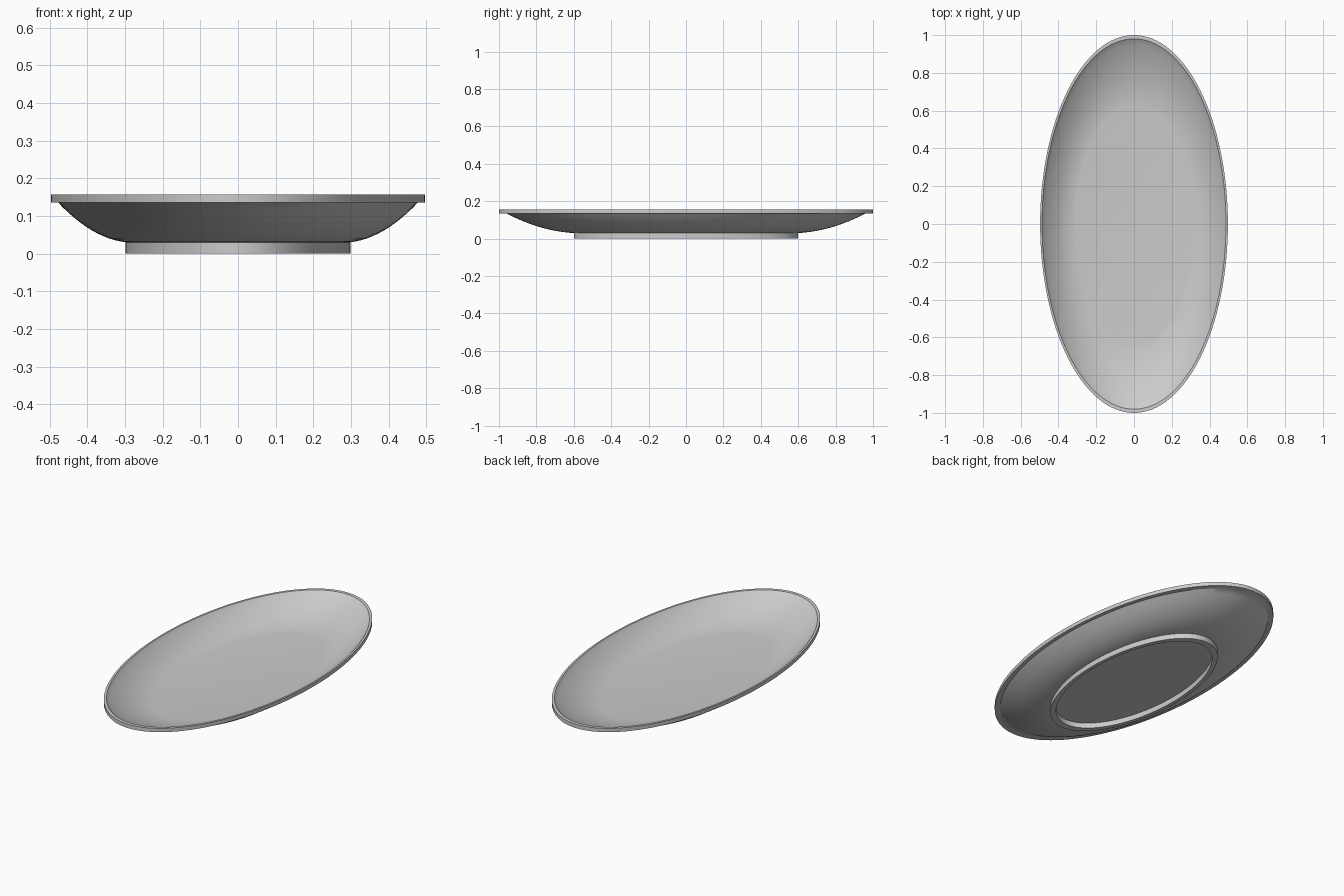
import bpy, bmesh, math
from mathutils import Matrix, Vector

cube = bpy.data.objects.get("Cube")
if cube:
    bpy.data.objects.remove(cube, do_unlink=True)

glaze = bpy.data.materials.new("light_grey_ceramic")
glaze.use_nodes = True
colour = (0.6, 0.6, 0.6, 1)
glaze.diffuse_color = colour
glaze.node_tree.nodes["Principled BSDF"].inputs["Base Color"].default_value = colour


def bowl_curve(r0, z0, r1, z1, power, steps=12):
    """Curved wall rising from a flat start at (r0, z0) to (r1, z1)."""
    return [(r0 + (r1 - r0) * t, z0 + (z1 - z0) * (0.2 * t + 0.8 * t ** power))
            for t in (i / steps for i in range(steps + 1))]


# Half section: recessed base, foot ring, outer wall, rim, inner wall, floor
profile = [(0, 0.03), (0.56, 0.03), (0.56, 0), (0.6, 0)]
profile += bowl_curve(0.6, 0.03, 0.96, 0.135, 2)
profile += [(1, 0.135), (1, 0.157), (0.98, 0.157)]
profile += reversed(bowl_curve(0.63, 0.05, 0.975, 0.153, 2))
profile += [(0, 0.05)]

# Spin the section and squeeze it into an oval
bm = bmesh.new()
verts = [bm.verts.new((0, r, z)) for r, z in profile]
edges = [bm.edges.new(pair) for pair in zip(verts, verts[1:])]
bmesh.ops.spin(bm, geom=verts + edges, cent=(0, 0, 0), axis=(0, 0, 1),
               angle=math.tau, steps=128, use_duplicate=False)
bmesh.ops.remove_doubles(bm, verts=bm.verts, dist=0.0001)
bmesh.ops.scale(bm, vec=Vector((0.497, 1, 1)), verts=bm.verts)
bmesh.ops.recalc_face_normals(bm, faces=bm.faces)

mesh = bpy.data.meshes.new("oval_plate")
bm.to_mesh(mesh)
bm.free()
mesh.materials.append(glaze)
plate = bpy.data.objects.new("oval_plate", mesh)
bpy.context.collection.objects.link(plate)

# Smooth glaze with crisp foot and rim edges
bpy.ops.object.select_all(action='DESELECT')
plate.select_set(True)
bpy.context.view_layer.objects.active = plate
bpy.ops.object.shade_smooth_by_angle(angle=math.radians(30))
